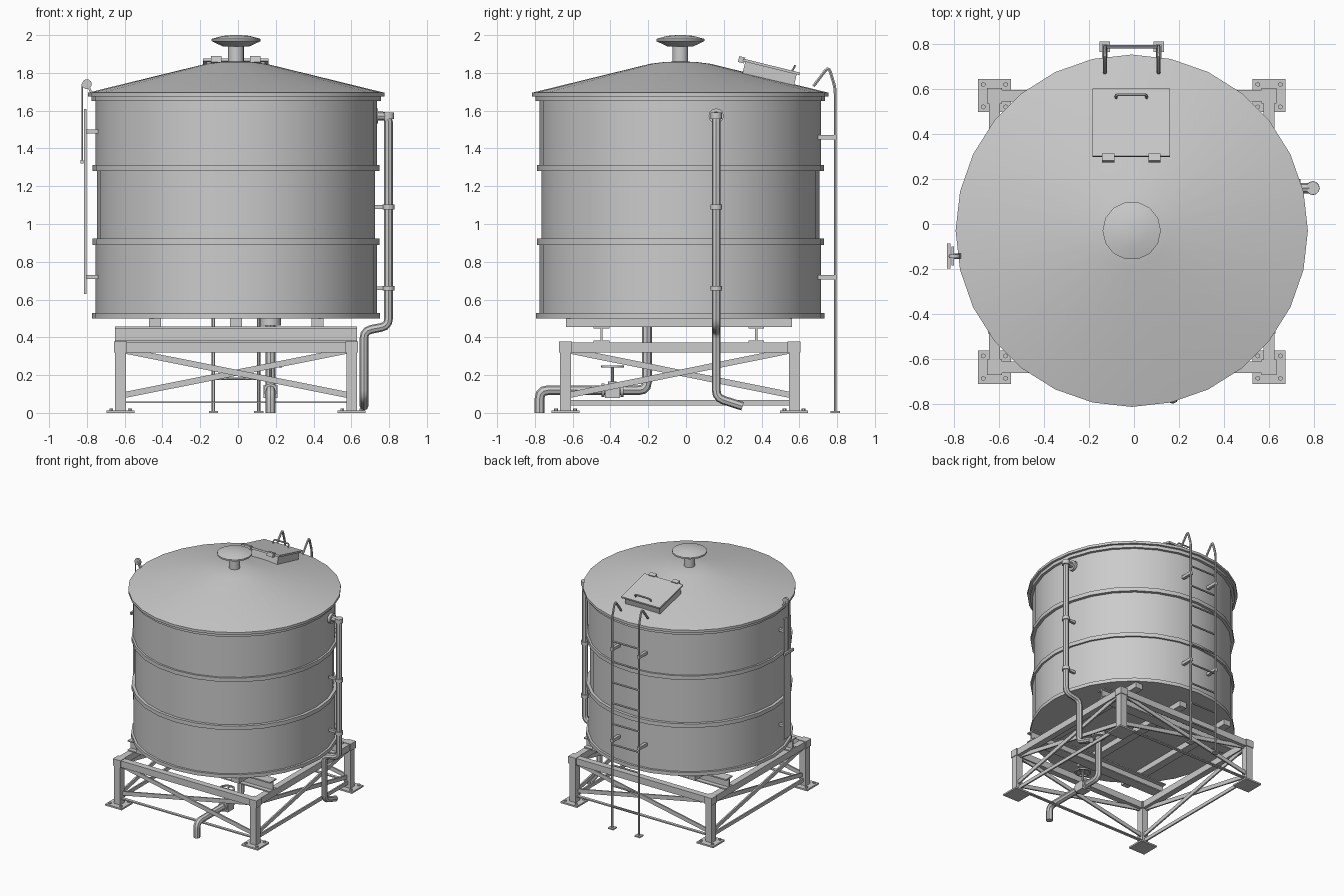
import bpy, bmesh, math
from mathutils import Vector, Matrix

if "Cube" in bpy.data.objects:
    bpy.data.objects.remove(bpy.data.objects["Cube"])

CX, CY = -0.01, -0.03          # tank axis
FY = -0.033                    # stand centre in y


def finish(name, bm, mat=None):
    if mat:
        bm.transform(mat)
    bmesh.ops.recalc_face_normals(bm, faces=bm.faces)
    me = bpy.data.meshes.new(name)
    bm.to_mesh(me)
    bm.free()
    ob = bpy.data.objects.new(name, me)
    bpy.context.collection.objects.link(ob)
    return ob


def box(name, x0, x1, y0, y1, z0, z1, mat=None):
    bm = bmesh.new()
    bmesh.ops.create_cube(bm, size=1)
    for v in bm.verts:
        v.co = Vector((x0 + (v.co.x + .5) * (x1 - x0),
                       y0 + (v.co.y + .5) * (y1 - y0),
                       z0 + (v.co.z + .5) * (z1 - z0)))
    return finish(name, bm, mat)


def bar(name, a, b, w, t):
    """Flat bar between two points; w is its upright width, t its thickness."""
    a, b = Vector(a), Vector(b)
    x = (b - a).normalized()
    y = Vector((0, 0, 1)).cross(x).normalized()
    m = Matrix((x, y, x.cross(y))).transposed().to_4x4()
    m.translation = (a + b) / 2
    h = (b - a).length / 2
    return box(name, -h, h, -t / 2, t / 2, -w / 2, w / 2, m)


def lathe(name, prof, x, y, n=28, closed=False):
    """Revolve (radius, z) points; ends are capped unless the profile is closed."""
    bm = bmesh.new()
    rings = [[bm.verts.new((x + r * math.cos(2 * math.pi * i / n),
                            y + r * math.sin(2 * math.pi * i / n), z))
              for i in range(n)] for r, z in prof]
    pairs = list(zip(rings, rings[1:])) + ([(rings[-1], rings[0])] if closed else [])
    for a, b in pairs:
        for i in range(n):
            j = (i + 1) % n
            bm.faces.new((a[i], a[j], b[j], b[i]))
    if not closed:
        bm.faces.new(rings[0])
        bm.faces.new(rings[-1])
    return finish(name, bm)


def cyl(name, a, b, r, n=12):
    a, b = Vector(a), Vector(b)
    bm = bmesh.new()
    bmesh.ops.create_cone(bm, cap_ends=True, segments=n, radius1=r, radius2=r, depth=(b - a).length)
    q = (b - a).to_track_quat('Z', 'Y').to_matrix().to_4x4()
    return finish(name, bm, Matrix.Translation((a + b) / 2) @ q)


def pipe(name, pts, r, bend=0.03, res=2):
    """Round tube along a path with rounded corners."""
    pts = [Vector(p) for p in pts]
    path = [pts[0]]
    for p, q, s in zip(pts, pts[1:], pts[2:]):
        d = min(bend, (p - q).length * .45, (s - q).length * .45)
        u, v = q + (p - q).normalized() * d, q + (s - q).normalized() * d
        path += [u * (1 - t) ** 2 + q * 2 * t * (1 - t) + v * t * t for t in (0, .33, .67, 1)]
    path.append(pts[-1])
    cu = bpy.data.curves.new(name, 'CURVE')
    cu.dimensions = '3D'
    cu.bevel_depth, cu.bevel_resolution, cu.use_fill_caps = r, res, True
    sp = cu.splines.new('POLY')
    sp.points.add(len(path) - 1)
    for k, p in zip(sp.points, path):
        k.co = (*p, 1)
    ob = bpy.data.objects.new(name, cu)
    bpy.context.collection.objects.link(ob)
    return ob


# Tank shell, hoops and roof
lathe("tank_shell", [(.745, .5), (.745, .905), (.736, .905), (.736, 1.295),
                     (.745, 1.295), (.745, 1.675)], CX, CY)
for i, (z0, z1, r) in enumerate([(.5, .528, .763), (.89, .922, .76), (1.28, 1.312, .76), (1.65, 1.678, .766)]):
    lathe(f"hoop_{i}", [(.73, z0), (r, z0), (r, z1), (.73, z1)], CX, CY, closed=True)
lathe("roof", [(.785, 1.675), (.785, 1.695), (.16, 1.848), (.09, 1.857), (.03, 1.86)], CX, CY)

# Roof vent
lathe("vent_neck", [(.042, 1.85), (.042, 1.945)], CX, CY, 14)
lathe("vent_cap", [(.07, 1.94), (.13, 1.968), (.13, 1.98), (.07, 1.996), (.02, 2.0)], CX, CY, 14)

# Roof hatch, tilted with the roof slope
H = Matrix.Translation((-.012, .45, 1.825)) @ Matrix.Rotation(math.radians(-13.8), 4, 'X')
box("hatch_curb", -.155, .155, -.14, .14, -.075, 0, H)
box("hatch_lid", -.173, .173, -.155, .155, 0, .014, H)
for s in (-1, 1):
    box("hatch_hinge", s * .103 - .027, s * .103 + .027, -.178, -.145, -.01, .022, H)
pipe("hatch_handle", [H @ Vector(p) for p in
     ((-.068, .112, .01), (-.068, .12, .042), (.068, .12, .042), (.068, .112, .01))], .006, .015, 1)

# Stand: legs, feet, bolts
LX, LY = .612, .605
for sx in (-1, 1):
    for sy in (-1, 1):
        x, y = CX + sx * LX, FY + sy * LY
        box("leg", x - .028, x + .028, y - .028, y + .028, .01, .37)
        box("leg_cap", x - .034, x + .034, y - .034, y + .034, .32, .377)
        box("foot_plate", x - .074, x + .074, y - .074, y + .074, 0, .013)
        for bx in (-1, 1):
            for by in (-1, 1):
                cyl("foot_bolt", (x + bx * .05, y + by * .05, .01),
                    (x + bx * .05, y + by * .05, .024), .011, 6)

# Stand: rails and cross braces on each side
for s in (-1, 1):
    y, x = FY + s * LY, CX + s * LX
    box("long_rail", CX - LX, CX + LX, y - .025, y + .025, .32, .373)
    box("side_rail", x - .025, x + .025, FY - LY, FY + LY, .32, .373)
    box("long_tie", CX - LX, CX + LX, y - .012, y + .012, .052, .061)
    box("side_tie", x - .006, x + .006, FY - LY, FY + LY, .04, .068)
    for k in (-1, 1):
        o = k * .008
        bar("long_brace", (CX - k * .59, y + o, .095), (CX + k * .59, y + o, .33), .032, .012)
        bar("side_brace", (x + o, FY - k * .585, .095), (x + o, FY + k * .585, .33), .032, .012)

# I-beams and bearers under the tank
for y in (-.447, .372):
    box("beam_bottom_flange", -.65, .63, y - .042, y + .042, .373, .382)
    box("beam_web", -.65, .63, y - .006, y + .006, .38, .45)
    box("beam_top_flange", -.65, .63, y - .042, y + .042, .447, .457)
for x in (-.44, -.01, .42):
    box("tank_bearer", x - .032, x + .032, -.635, .56, .455, .502)

# Ladder at the back
LB = .79
for x in (-.13, .11):
    pipe("ladder_rail", [(x, LB, .005), (x, LB, 1.72), (x, .755, 1.835), (x, .675, 1.73)], .009, .03, 1)
    box("ladder_foot", x - .024, x + .024, LB - .024, LB + .024, 0, .01)
    for z in (.717, 1.46):
        box("ladder_bracket", x - .012, x + .012, .69, .8, z - .012, z + .012)
for i in range(9):
    z = .18 + i * .168
    cyl("ladder_rung", (-.13, LB, z), (.11, LB, z), .007, 8)

# Level gauge on the left
GY = -.143
box("gauge_board", -.814, -.803, GY - .042, GY + .042, .63, 1.61)
for z in (.72, 1.49):
    box("gauge_standoff", -.81, -.73, GY - .012, GY + .012, z - .01, z + .01)
cyl("gauge_pulley", (-.8, GY - .008, 1.74), (-.8, GY + .008, 1.74), .026, 14)
bar("gauge_pulley_bracket", (-.8, GY, 1.74), (-.77, GY, 1.685), .012, .022)
cyl("gauge_cable", (-.824, GY, 1.33), (-.824, GY, 1.74), .004, 6)
box("gauge_pointer", -.833, -.817, GY - .056, GY + .056, 1.32, 1.34)

# Overflow pipe on the right
PY, PX = .16, .797
pipe("overflow_pipe", [(.72, PY, 1.572), (PX, PY, 1.572), (PX, PY, .46), (.667, PY, .435),
                       (.667, PY, .08), (.667, .3, .035)], .023, .04)
cyl("overflow_top_collar", (PX, PY, 1.555), (PX, PY, 1.59), .03)
cyl("overflow_wall_flange", (.72, PY, 1.572), (.742, PY, 1.572), .04)
for z in (.66, 1.09):
    cyl("overflow_clamp", (PX, PY, z - .013), (PX, PY, z + .013), .031)
    box("overflow_bracket", .71, PX, PY - .01, PY + .01, z - .01, z + .01)

# Outlet pipe with valve and handwheel
OX = .172
pipe("outlet_pipe", [(OX, -.207, .5), (OX, -.207, .12), (OX, -.775, .12), (OX, -.775, 0)], .026, .045)
cyl("outlet_flange", (OX, -.207, .462), (OX, -.207, .502), .055, 16)
box("valve_body", OX - .038, OX + .038, -.43, -.35, .078, .148)
for y in (-.44, -.34):
    cyl("valve_flange", (OX, y - .008, .12), (OX, y + .008, .12), .036)
cyl("valve_bonnet", (OX, -.39, .14), (OX, -.39, .165), .022)
cyl("valve_stem", (OX, -.39, .15), (OX, -.39, .25), .008, 8)
lathe("handwheel_rim", [(.048, .24), (.061, .24), (.061, .251), (.048, .251)], OX, -.39, 16, True)
for a, b in ((.052, 0), (0, .052)):
    cyl("handwheel_spoke", (OX - a, -.39 - b, .2455), (OX + a, -.39 + b, .2455), .005, 6)

# Turn tubes into meshes and smooth the round parts
bpy.ops.object.select_all(action='DESELECT')
for ob in bpy.data.objects:
    if ob.type == 'CURVE':
        ob.select_set(True)
        bpy.context.view_layer.objects.active = ob
bpy.ops.object.convert(target='MESH')
bpy.ops.object.select_all(action='SELECT')
bpy.ops.object.shade_smooth_by_angle(angle=math.radians(35))
